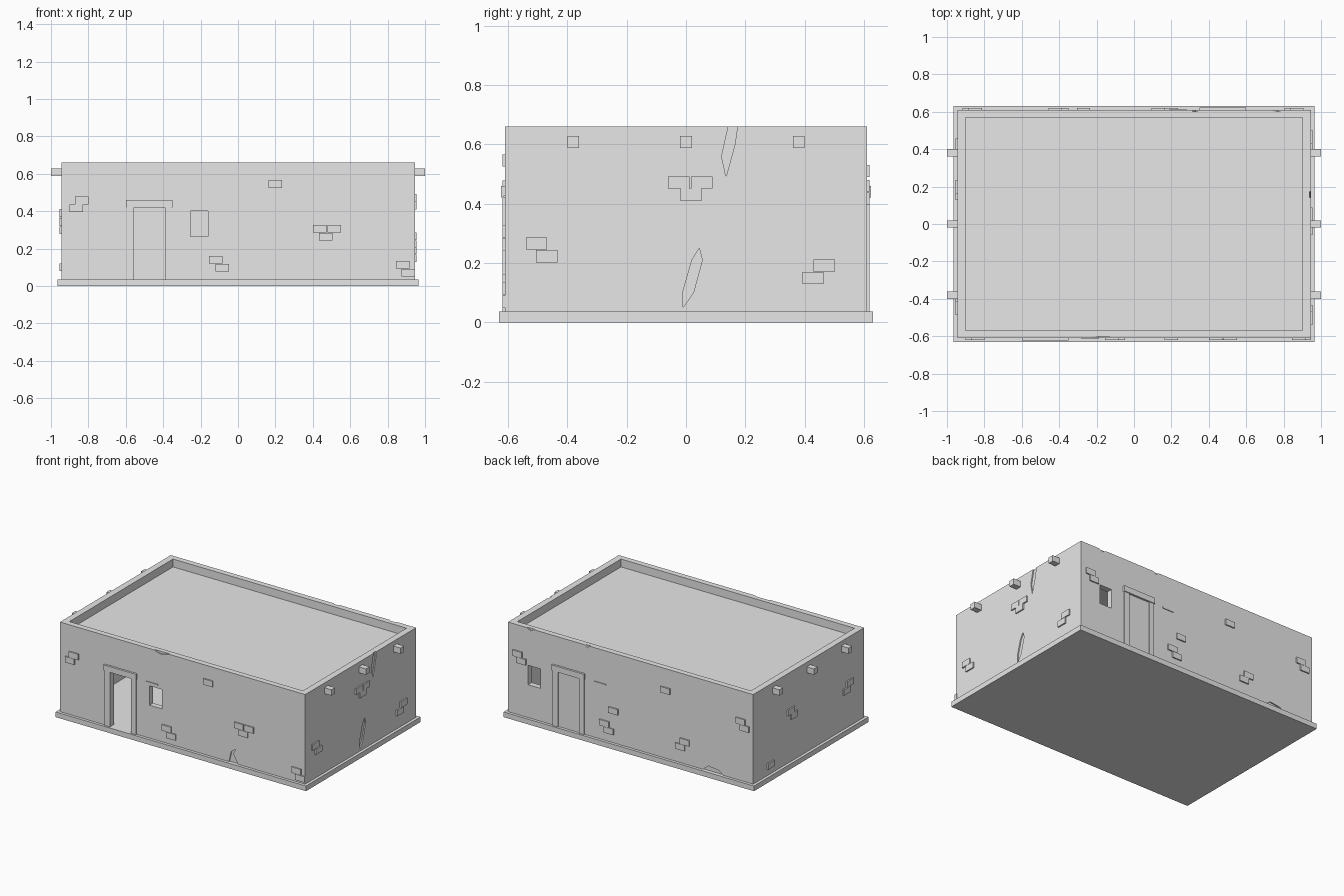
import bpy
import bmesh
from mathutils import Vector

if "Cube" in bpy.data.objects:
    bpy.data.objects.remove(bpy.data.objects["Cube"], do_unlink=True)

HX, HY, TOP, BASE = 0.945, 0.61, 0.66, 0.036    # wall half sizes, wall top, plinth top
IX, IY = 0.90, 0.57                             # inner half sizes

clay = bpy.data.materials.new("plain_grey_clay")
clay.use_nodes = True
clay.diffuse_color = (0.8, 0.8, 0.8, 1)
clay.node_tree.nodes["Principled BSDF"].inputs["Base Color"].default_value = (0.8, 0.8, 0.8, 1)


def finish(name, bm):
    bmesh.ops.recalc_face_normals(bm, faces=bm.faces[:])
    mesh = bpy.data.meshes.new(name)
    bm.to_mesh(mesh)
    bm.free()
    mesh.materials.append(clay)
    obj = bpy.data.objects.new(name, mesh)
    bpy.context.scene.collection.objects.link(obj)
    return obj


def add_box(bm, a, b):
    """Add a box between two opposite corners."""
    verts = bmesh.ops.create_cube(bm, size=1)["verts"]
    a, b = Vector(a), Vector(b)
    for v in verts:
        v.co = (a + b) / 2 + v.co * (b - a)


def box(name, a, b):
    bm = bmesh.new()
    add_box(bm, a, b)
    return finish(name, bm)


def on_wall(side, u, out, z):
    """Map a distance along a wall and a distance outwards to a point."""
    return {"front": (u, -HY - out, z), "back": (u, HY + out, z),
            "right": (HX + out, u, z), "left": (-HX - out, u, z)}[side]


def cut(target, cutter):
    mod = target.modifiers.new("cut", "BOOLEAN")
    mod.operation = "DIFFERENCE"
    mod.solver = "EXACT"
    mod.object = cutter
    bpy.context.view_layer.objects.active = target
    bpy.ops.object.modifier_apply(modifier=mod.name)
    bpy.data.objects.remove(cutter, do_unlink=True)


# Hollow walls with a sunken flat roof
box("plinth", (-0.965, -0.63, 0), (0.965, 0.63, BASE))
walls = box("walls", (-HX, -HY, BASE), (HX, HY, TOP))
cut(walls, box("room", (-IX, -IY, 0), (IX, IY, 0.56)))
cut(walls, box("roof_pocket", (-IX, -IY, 0.605), (IX, IY, 0.8)))

# The same doorway and windows on front and back, turned half round
DOOR = (-0.555, -0.39)
WINDOWS = ((-0.79, -0.695), (-0.255, -0.16))
for side, s in (("front", 1), ("back", -1)):
    def opening(name, x0, x1, z0, z1):
        cut(walls, box(name, on_wall(side, x0 * s, -0.06, z0), on_wall(side, x1 * s, 0.06, z1)))

    def plate(name, x0, x1, z0, z1, out):
        box(side + name, on_wall(side, x0 * s, -0.02, z0), on_wall(side, x1 * s, out, z1))

    opening("door_hole", *DOOR, 0, 0.42)
    for w in WINDOWS:
        opening("window_hole", *w, 0.265, 0.40)
    plate("_door_jamb_outer", -0.595, DOOR[0], BASE, 0.42, 0.008)
    plate("_door_jamb_inner", DOOR[1], -0.355, BASE, 0.42, 0.008)
    plate("_door_lintel", -0.60, -0.35, 0.42, 0.46, 0.014)
    plate("_window_lintel", -0.28, -0.19, 0.42, 0.428, 0.005)

# Cracks cut as shallow prisms into the walls
CRACKS = (
    ("right", ((-0.01, 0.05), (-0.01, 0.105), (0.02, 0.21), (0.045, 0.25), (0.055, 0.21), (0.025, 0.1))),
    ("right", ((0.145, 0.67), (0.12, 0.56), (0.135, 0.49), (0.165, 0.6), (0.175, 0.67))),
    ("front", ((0.355, 0.03), (0.375, 0.11), (0.41, 0.135), (0.39, 0.1), (0.43, 0.03))),
    ("front", ((-0.25, 0.67), (-0.18, 0.645), (-0.15, 0.645), (-0.07, 0.67))),
    ("back", ((-0.55, 0.03), (-0.6, 0.07), (-0.68, 0.06), (-0.72, 0.03))),
    ("back", ((0.30, 0.67), (0.33, 0.645), (0.37, 0.67))),
    ("back", ((0.72, 0.67), (0.77, 0.645), (0.82, 0.67))),
)
for side, outline in CRACKS:
    bm = bmesh.new()
    inner = [bm.verts.new(on_wall(side, u, -0.008, z)) for u, z in outline]
    outer = [bm.verts.new(on_wall(side, u, 0.02, z)) for u, z in outline]
    bm.faces.new(inner)
    bm.faces.new(outer[::-1])
    for i in range(len(inner)):
        j = (i + 1) % len(inner)
        bm.faces.new((inner[i], outer[i], outer[j], inner[j]))
    cut(walls, finish("crack", bm))

# Exposed bricks, by centre along the wall and height
BRICKS = {
    "front": ((-0.835, 0.457), (-0.865, 0.415), (0.2, 0.545), (0.437, 0.306), (0.514, 0.306),
              (0.47, 0.263), (-0.12, 0.14), (-0.085, 0.097), (0.88, 0.113), (0.91, 0.07)),
    "back": ((0.87, 0.46), (0.84, 0.418), (-0.27, 0.51), (0.13, 0.26), (0.2, 0.155),
             (0.165, 0.113), (-0.42, 0.19), (-0.385, 0.148), (-0.85, 0.45), (-0.88, 0.408)),
    "right": ((-0.024, 0.471), (0.053, 0.471), (0.017, 0.43), (-0.504, 0.266), (-0.469, 0.223),
              (0.466, 0.192), (0.428, 0.149)),
    "left": ((0.2, 0.39), (0.165, 0.35), (0.42, 0.1), (-0.45, 0.34), (-0.415, 0.298)),
}
for side, spots in BRICKS.items():
    bm = bmesh.new()
    for u, z in spots:
        add_box(bm, on_wall(side, u - 0.036, -0.01, z - 0.0205),
                on_wall(side, u + 0.036, 0.009, z + 0.0205))
    finish(side + "_bricks", bm)

# Roof beam ends sticking out of the short walls
for side in ("left", "right"):
    for i, y in enumerate((-0.38, 0, 0.38)):
        box(f"{side}_beam_end_{i + 1}", on_wall(side, y - 0.02, -0.02, 0.587),
            on_wall(side, y + 0.02, 0.055, 0.628))
